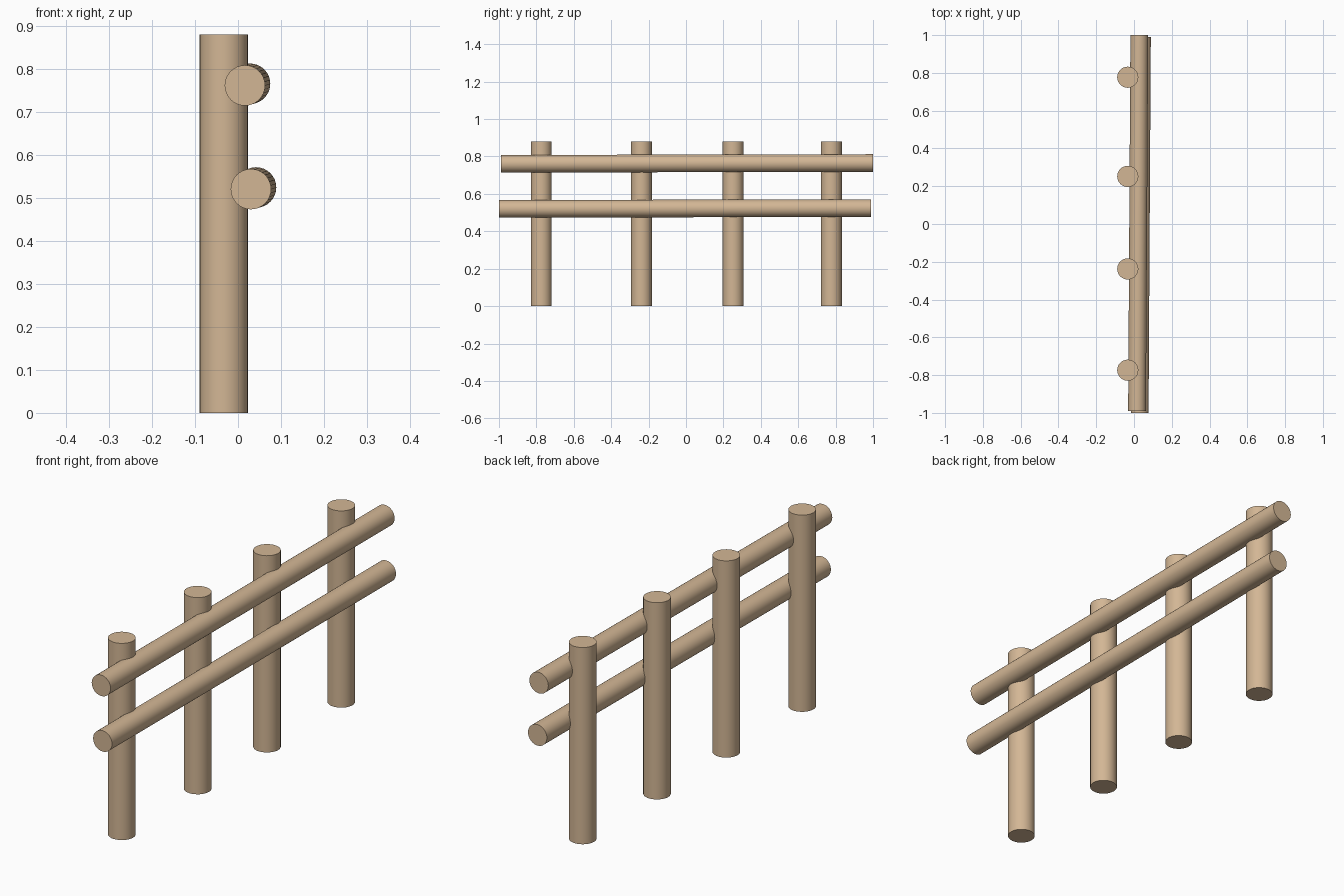
import bpy
from math import radians
from mathutils import Vector

if "Cube" in bpy.data.objects:
    bpy.data.objects.remove(bpy.data.objects["Cube"])

wood = bpy.data.materials.new("wood")
wood.diffuse_color = (0.65, 0.47, 0.30, 1)
wood.use_nodes = True
wood.node_tree.nodes["Principled BSDF"].inputs["Base Color"].default_value = wood.diffuse_color


def log(name, start, end, radius):
    """Round log running between two end-cap centres."""
    a, b = Vector(start), Vector(end)
    axis = b - a
    bpy.ops.mesh.primitive_cylinder_add(
        vertices=32, radius=radius, depth=axis.length, location=(a + b) / 2,
        rotation=axis.to_track_quat('Z', 'Y').to_euler())
    ob = bpy.context.object
    ob.name = name
    ob.data.materials.append(wood)
    bpy.ops.object.shade_smooth_by_angle(angle=radians(40))
    return ob


# Upright posts
for i, y in enumerate((-0.774, -0.238, 0.252, 0.777)):
    log(f"post_{i + 1}", (-0.033, y, 0), (-0.033, y, 0.88), 0.056)

# Slightly skewed rails, sunk into the posts
log("upper_rail", (0.016, -0.99, 0.761), (0.028, 1.0, 0.765), 0.047)
log("lower_rail", (0.030, -1.0, 0.520), (0.042, 0.99, 0.524), 0.047)
